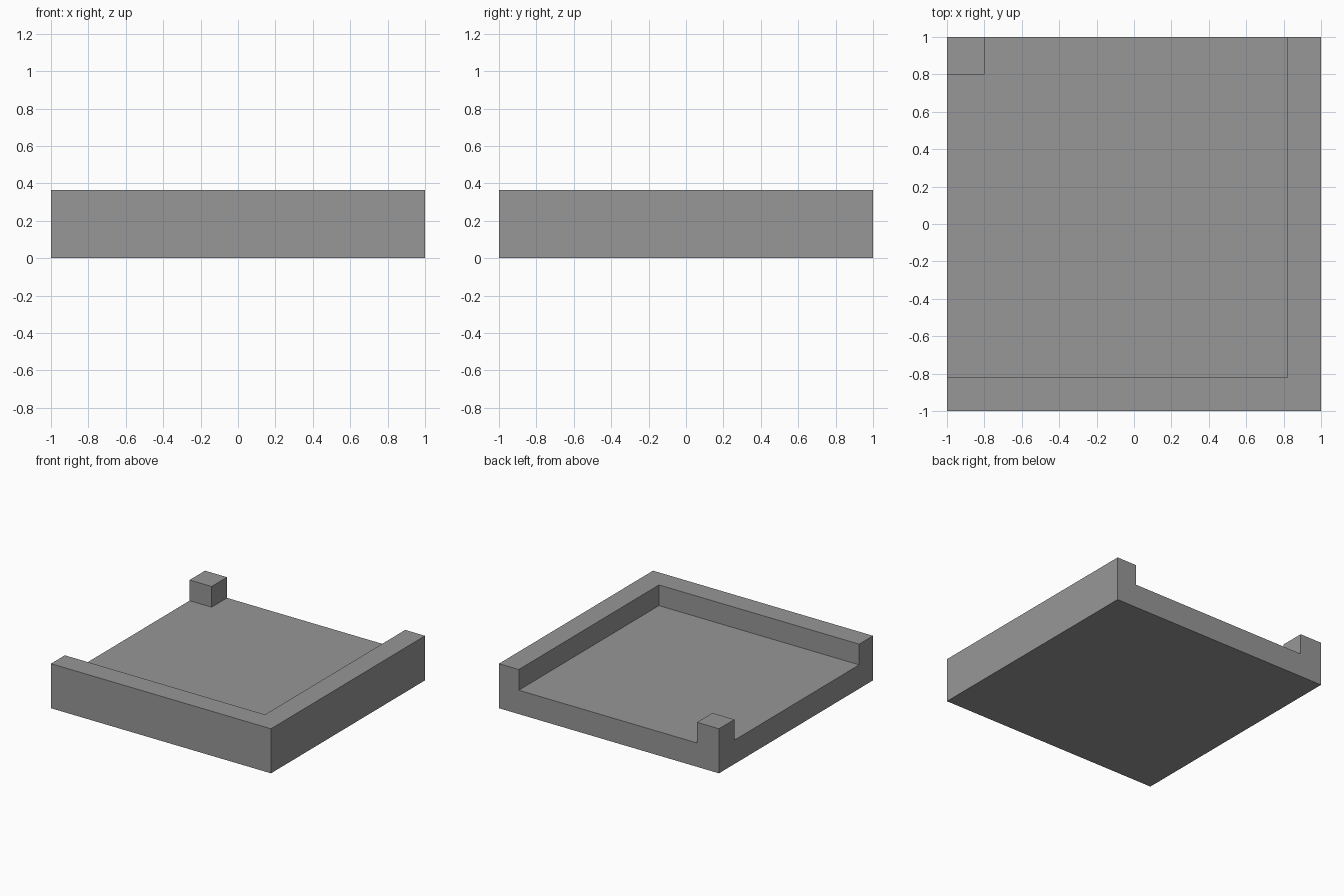
import bpy
import bmesh

cube = bpy.data.objects.get("Cube")
if cube:
    bpy.data.objects.remove(cube, do_unlink=True)

HEIGHT, FLOOR = 0.366, 0.196
WALL, POST = 0.82, 0.80   # inner faces of the walls and the corner post
OUT = 1.1                 # cutter overshoot

grey = bpy.data.materials.new("grey")
grey.use_nodes = True
colour = (0.31, 0.31, 0.31, 1)
grey.diffuse_color = colour
grey.node_tree.nodes["Principled BSDF"].inputs["Base Color"].default_value = colour


def prism(name, outline, bottom, top):
    """Extrude a flat outline upwards into a solid."""
    bm = bmesh.new()
    face = bm.faces.new([bm.verts.new((x, y, bottom)) for x, y in outline])
    result = bmesh.ops.extrude_face_region(bm, geom=[face])
    moved = [v for v in result["geom"] if isinstance(v, bmesh.types.BMVert)]
    bmesh.ops.translate(bm, verts=moved, vec=(0, 0, top - bottom))
    bmesh.ops.recalc_face_normals(bm, faces=bm.faces)
    mesh = bpy.data.meshes.new(name)
    bm.to_mesh(mesh)
    bm.free()
    mesh.materials.append(grey)
    obj = bpy.data.objects.new(name, mesh)
    bpy.context.collection.objects.link(obj)
    return obj


# Square block
tray = prism("corner_tray", [(-1, -1), (1, -1), (1, 1), (-1, 1)], 0, HEIGHT)

# Recess that leaves the front wall, the left wall and the corner post
recess = prism("recess_cutter", [
    (WALL, -WALL), (WALL, OUT), (-POST, OUT),
    (-POST, POST), (-OUT, POST), (-OUT, -WALL)], FLOOR, HEIGHT + 0.2)
recess.hide_render = True
recess.hide_viewport = True
recess.display_type = 'WIRE'

cut = tray.modifiers.new("recess", 'BOOLEAN')
cut.operation = 'DIFFERENCE'
cut.solver = 'EXACT'
cut.object = recess
